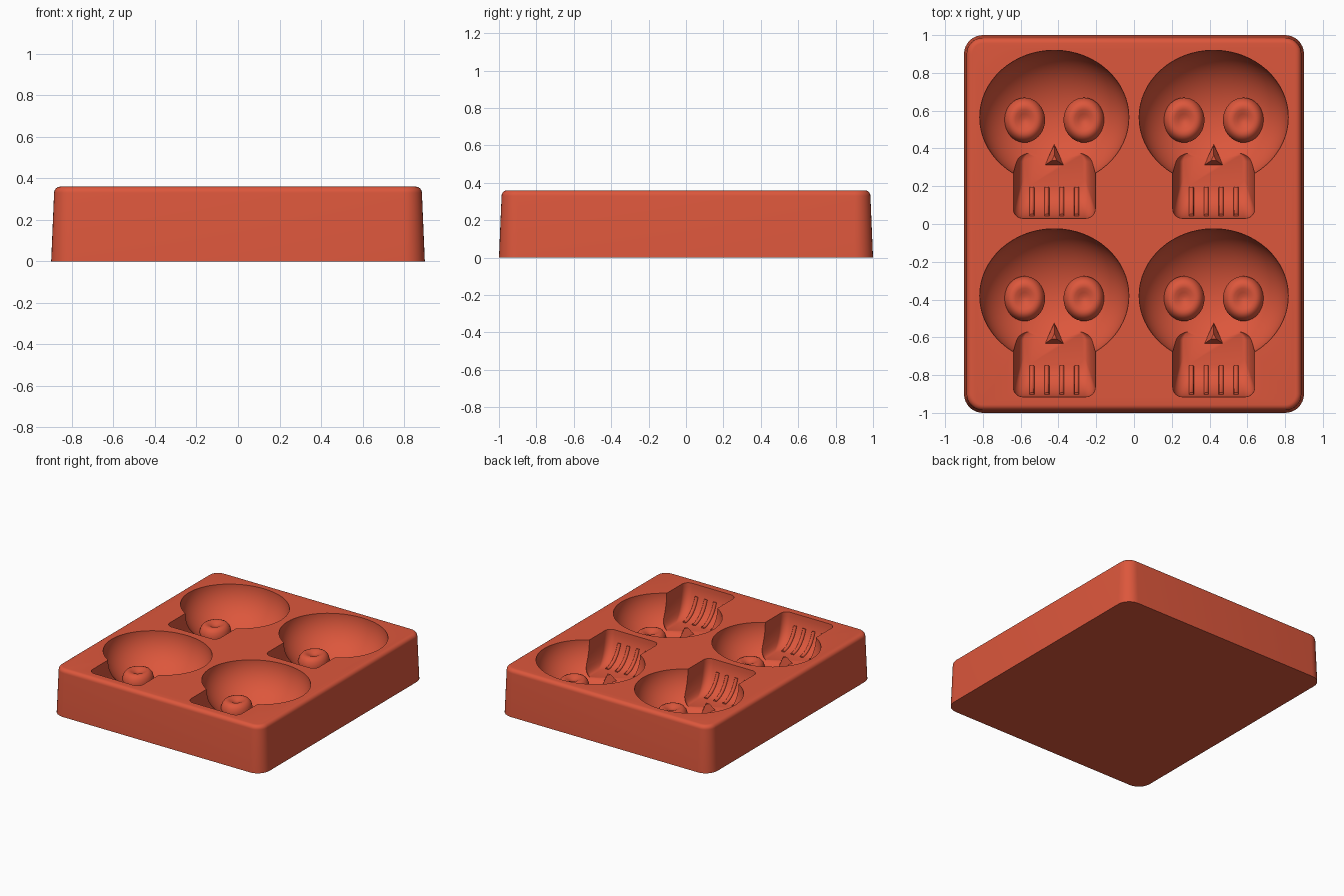
import bpy, bmesh
from math import sin, cos, pi, radians

old = bpy.data.objects.get("Cube")
if old:
    bpy.data.objects.remove(old, do_unlink=True)

clay = bpy.data.materials.new("terracotta red")
clay.use_nodes = True
clay.diffuse_color = (0.72, 0.095, 0.045, 1)
clay.node_tree.nodes["Principled BSDF"].inputs["Base Color"].default_value = clay.diffuse_color

TOP = 0.36                      # height of the tray's upper face
HEAD = (0.395, 0.355, 0.30)     # radii of a head hollow
JAW_DEPTH, JAW_RUN = 0.23, 0.17


def loft(name, rings, at=(0, 0, 0)):
    """Skin a stack of closed rings, bottom to top, and cap both ends."""
    bm = bmesh.new()
    rows = [[bm.verts.new(p) for p in ring] for ring in rings]
    n = len(rows[0])
    for low, high in zip(rows, rows[1:]):
        for i in range(n):
            j = (i + 1) % n
            bm.faces.new((low[i], low[j], high[j], high[i]))
    bm.faces.new(rows[0][::-1])
    bm.faces.new(rows[-1])
    bmesh.ops.recalc_face_normals(bm, faces=bm.faces)
    mesh = bpy.data.meshes.new(name)
    bm.to_mesh(mesh)
    bm.free()
    mesh.materials.append(clay)
    obj = bpy.data.objects.new(name, mesh)
    obj.location = at
    bpy.context.collection.objects.link(obj)
    return obj


def rounded(hx, y0, y1, r, z, steps=8):
    """Rounded rectangle ring, centred on x."""
    ring = []
    corners = [(hx - r, y1 - r), (r - hx, y1 - r), (r - hx, y0 + r), (hx - r, y0 + r)]
    for q, (cx, cy) in enumerate(corners):
        for k in range(steps + 1):
            a = (q + k / steps) * pi / 2
            ring.append((cx + r * cos(a), cy + r * sin(a), z))
    return ring


def ellipse(rx, ry, z, n=64):
    return [(rx * cos(2 * pi * k / n), ry * sin(2 * pi * k / n), z) for k in range(n)]


def smooth(obj, angle=35):
    bpy.ops.object.select_all(action="DESELECT")
    obj.select_set(True)
    bpy.context.view_layer.objects.active = obj
    bpy.ops.object.shade_smooth_by_angle(angle=radians(angle))


def carve(target, cutter):
    cutter.hide_render = True
    mod = target.modifiers.new("hollow", "BOOLEAN")
    mod.operation, mod.solver, mod.object = "DIFFERENCE", "EXACT", cutter
    bpy.context.view_layer.objects.active = target
    bpy.ops.object.modifier_apply(modifier=mod.name)
    bpy.data.objects.remove(cutter, do_unlink=True)


def jaw_point(a):
    """Front wall of the jaw: y and z relative to the head centre on the top face."""
    return -0.365 - JAW_RUN * cos(a), -JAW_DEPTH * sin(a)


# tray: slightly drafted sides and a rounded upper edge
rings = [rounded(0.9, -1, 1, 0.1, 0)]
for k in range(7):
    a = k * pi / 12
    inset = 0.014 + 0.03 * (1 - cos(a))
    rings.append(rounded(0.9 - inset, inset - 1, 1 - inset, 0.1 - inset, TOP - 0.03 + 0.03 * sin(a)))
tray = loft("tray", rings)

centres = [(x, y, TOP) for x in (-0.422, 0.422) for y in (-0.38, 0.565)]
rx, ry, depth = HEAD

for at in centres:
    # head hollow
    dome = [ellipse(rx * cos(a), ry * cos(a), depth * sin(a))
            for a in [radians(d) for d in range(-89, 5, 4)]]
    dome.append(ellipse(rx, ry, 0.1))
    carve(tray, loft("head_cutter", dome, at))

    # jaw hollow: scooped front wall, narrowing with depth
    scoop = []
    for k in range(12, -1, -1):
        a = k / 12 * pi / 2
        y, z = jaw_point(a)
        scoop.append(rounded(0.16 + 0.057 * cos(a), y, -0.185, 0.05, z))
    scoop.append(rounded(0.217, -0.535, -0.185, 0.05, 0.08))
    carve(tray, loft("jaw_cutter", scoop, at))

    # dimpled eye bumps
    profile = [(0.09, -0.31), (0.106, -0.26), (0.108, -0.23), (0.1, -0.198), (0.085, -0.178),
               (0.068, -0.17), (0.05, -0.173), (0.03, -0.183), (0.012, -0.19), (0.002, -0.191)]
    for side in (-1, 1):
        eye = loft("eye_bump", [ellipse(r, r * 1.1, z, 40) for r, z in profile],
                   (at[0] + side * 0.157, at[1] - 0.015, TOP))
        smooth(eye, 60)

    # nose: tapered triangular bump
    def triangle(s, z):
        return [(-0.054 * s, -0.036 * s, z), (0.054 * s, -0.036 * s, z), (0, 0.078 * s, z)]
    loft("nose_bump", [triangle(1, -0.29), triangle(0.95, -0.235), triangle(0.25, -0.18)],
         (at[0], at[1] - 0.22, TOP))

    # tooth ridges following the jaw's front wall
    for i in range(4):
        path = [jaw_point(radians(d)) for d in range(22, 89, 6)]
        curve = bpy.data.curves.new("tooth_ridge", "CURVE")
        curve.dimensions = "3D"
        curve.bevel_depth, curve.bevel_resolution = 0.013, 3
        curve.use_fill_caps = True
        spline = curve.splines.new("POLY")
        spline.points.add(len(path) - 1)
        for p, (y, z) in zip(spline.points, path):
            p.co = ((i - 1.5) * 0.079, y, z, 1)
        ridge = bpy.data.objects.new("tooth_ridge", curve)
        ridge.location = at
        bpy.context.collection.objects.link(ridge)
        curve.materials.append(clay)
        bpy.ops.object.select_all(action="DESELECT")
        ridge.select_set(True)
        bpy.context.view_layer.objects.active = ridge
        bpy.ops.object.convert(target="MESH")
        smooth(bpy.context.object, 50)

smooth(tray)
